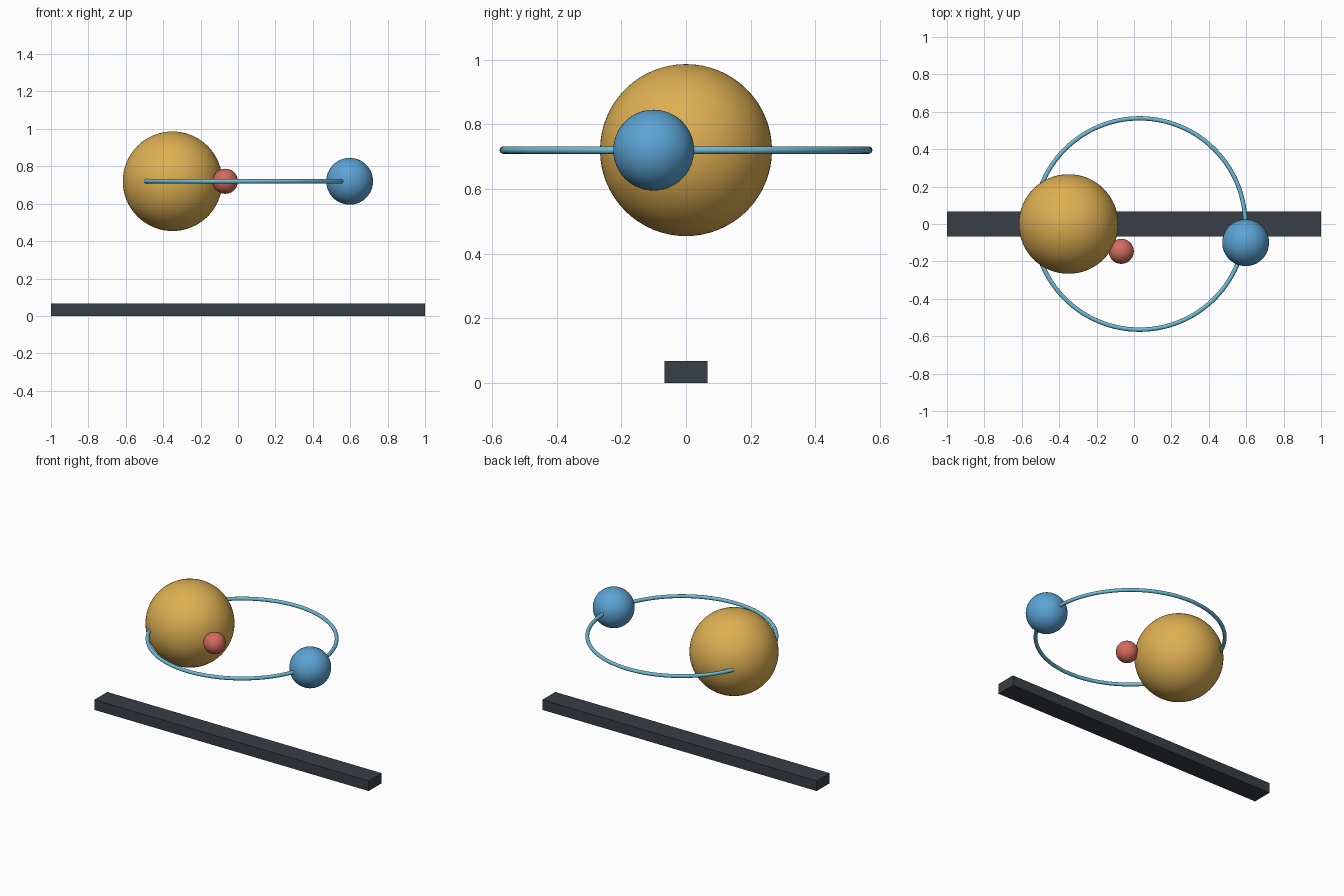
import bpy
import math

cube = bpy.data.objects.get("Cube")
if cube:
    bpy.data.objects.remove(cube, do_unlink=True)

ORBIT_Z = 0.72


def make_material(name, rgb):
    mat = bpy.data.materials.new(name)
    mat.use_nodes = True
    color = (*rgb, 1.0)
    mat.diffuse_color = color
    mat.node_tree.nodes["Principled BSDF"].inputs["Base Color"].default_value = color
    return mat


def finish(name, mat, smooth=True):
    obj = bpy.context.object
    obj.name = name
    obj.data.materials.append(mat)
    if smooth:
        bpy.ops.object.shade_smooth_by_angle(angle=math.radians(40))
    return obj


def ball(name, x, y, radius, mat):
    bpy.ops.mesh.primitive_uv_sphere_add(
        segments=64, ring_count=32, radius=radius, location=(x, y, ORBIT_Z))
    return finish(name, mat)


gold = make_material("gold", (0.73, 0.43, 0.085))
blue = make_material("blue", (0.105, 0.37, 0.66))
light_blue = make_material("light blue", (0.16, 0.50, 0.66))
coral = make_material("coral red", (0.66, 0.148, 0.113))
slate = make_material("dark slate", (0.04, 0.049, 0.062))

# Floating spheres
ball("large_sphere", -0.35, 0, 0.266, gold)
ball("orbiting_sphere", 0.597, -0.1, 0.125, blue)
ball("small_sphere", -0.068, -0.146, 0.067, coral)

# Thin horizontal orbit ring
bpy.ops.mesh.primitive_torus_add(
    major_segments=128, minor_segments=16, major_radius=0.565,
    minor_radius=0.0115, location=(0.03, 0, ORBIT_Z))
finish("orbit_ring", light_blue)

# Long base bar
bpy.ops.mesh.primitive_cube_add(size=1, location=(0, 0, 0.0335))
bar = finish("base_bar", slate, smooth=False)
bar.scale = (2, 0.134, 0.067)
